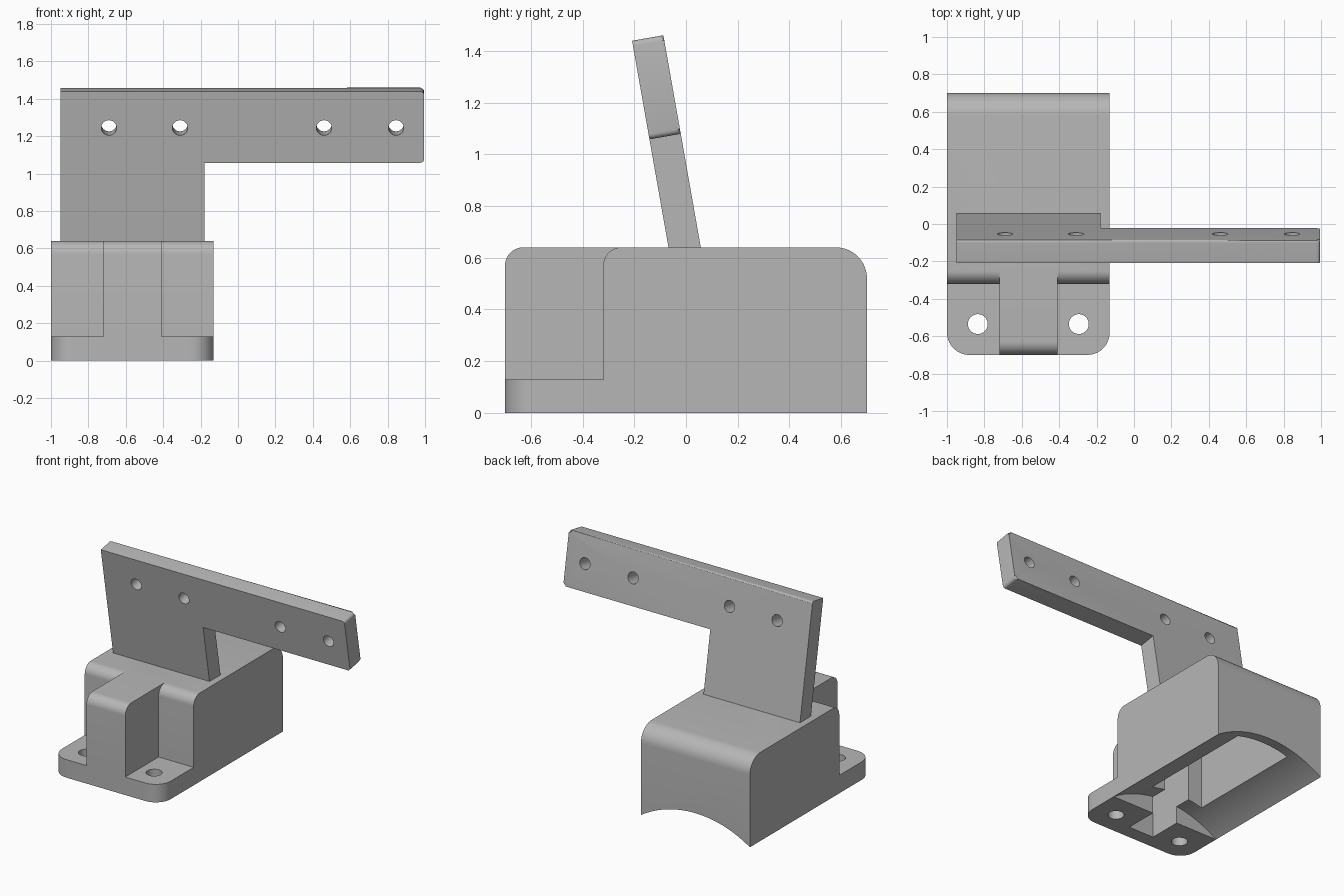
import bpy, bmesh, math
from mathutils import Vector, Matrix

if "Cube" in bpy.data.objects:
    bpy.data.objects.remove(bpy.data.objects["Cube"])

grey = bpy.data.materials.new("light_grey")
grey.use_nodes = True
GREY = (0.47, 0.47, 0.47, 1)
grey.diffuse_color = GREY
grey.node_tree.nodes["Principled BSDF"].inputs["Base Color"].default_value = GREY


def frame(a, b, origin=(0, 0, 0)):
    """Matrix whose local x and y axes are a and b."""
    a, b = Vector(a), Vector(b)
    m = Matrix((a, b, a.cross(b))).transposed().to_4x4()
    m.translation = origin
    return m


FLAT = frame((1, 0, 0), (0, 1, 0))
SIDE = frame((0, 1, 0), (0, 0, 1))


def outline(corners, steps=10):
    """Square corners (a, b, radius) turned into a filleted outline."""
    pts = []
    for i, (a, b, r) in enumerate(corners):
        p = Vector((a, b))
        if not r:
            pts.append(p)
            continue
        prev = (Vector(corners[i - 1][:2]) - p).normalized()
        nxt = (Vector(corners[(i + 1) % len(corners)][:2]) - p).normalized()
        for k in range(steps + 1):
            t = math.pi / 2 * k / steps
            pts.append(p + r * ((1 - math.sin(t)) * prev + (1 - math.cos(t)) * nxt))
    return pts


def rect(a0, a1, b0, b1, r=(0, 0, 0, 0)):
    return outline([(a0, b0, r[0]), (a1, b0, r[1]), (a1, b1, r[2]), (a0, b1, r[3])])


def circle(a, b, r, n=40):
    return [Vector((a + r * math.cos(2 * math.pi * k / n),
                    b + r * math.sin(2 * math.pi * k / n))) for k in range(n)]


def prism(name, pts, lo, hi, m, bevel=None):
    """Extrude an outline from lo to hi along the frame's normal."""
    bm = bmesh.new()
    low = [bm.verts.new((p.x, p.y, lo)) for p in pts]
    high = [bm.verts.new((p.x, p.y, hi)) for p in pts]
    bm.faces.new(low[::-1])
    bm.faces.new(high)
    for i in range(len(pts)):
        j = (i + 1) % len(pts)
        bm.faces.new((low[i], low[j], high[j], high[i]))
    if bevel:
        rule, width = bevel
        edges = [e for e in bm.edges if rule(e)]
        bmesh.ops.bevel(bm, geom=edges, offset=width, segments=4,
                        profile=0.5, affect='EDGES')
    bm.transform(m)
    bmesh.ops.recalc_face_normals(bm, faces=bm.faces)
    mesh = bpy.data.meshes.new(name)
    bm.to_mesh(mesh)
    bm.free()
    mesh.materials.append(grey)
    ob = bpy.data.objects.new(name, mesh)
    bpy.context.collection.objects.link(ob)
    return ob


def combine(target, tool, operation):
    tool.hide_render = True
    mod = target.modifiers.new("cut", 'BOOLEAN')
    mod.operation, mod.solver, mod.object = operation, 'EXACT', tool
    bpy.context.view_layer.objects.active = target
    bpy.ops.object.modifier_apply(modifier=mod.name)
    bpy.data.objects.remove(tool)


def smooth(ob):
    bpy.ops.object.select_all(action='DESELECT')
    ob.select_set(True)
    bpy.context.view_layer.objects.active = ob
    bpy.ops.object.shade_smooth_by_angle(angle=math.radians(30))


# Housing: main block, front post and mounting flange
X0, X1 = -1.0, -0.13
MID = (X0 + X1) / 2
housing = prism("housing", rect(-0.32, 0.70, 0, 0.64, (0, 0, 0.12, 0.07)), X0, X1, SIDE)
combine(housing, prism("front_post", rect(-0.70, -0.2, 0, 0.64, (0, 0, 0, 0.07)),
                       MID - 0.155, MID + 0.155, SIDE), 'UNION')
combine(housing, prism("flange", rect(X0, X1, -0.70, -0.2, (0.12, 0.12, 0, 0)),
                       0, 0.13, FLAT), 'UNION')

# Curved saddle underneath, stopping short of the flange
half, rise = (X1 - X0) / 2, 0.13
radius = (half ** 2 + rise ** 2) / (2 * rise)
BACKWARD = frame((1, 0, 0), (0, 0, 1))  # normal points to -y
combine(housing, prism("saddle_cutter", circle(MID, rise - radius, radius, 160),
                       -0.8, 0.36, BACKWARD), 'DIFFERENCE')

# Inner pocket with a narrow front channel
pocket = [(-0.1, -0.6), (0.1, -0.6), (0.1, -0.24), (0.21, -0.24),
          (0.21, 0.63), (-0.21, 0.63), (-0.21, -0.24), (-0.1, -0.24)]
combine(housing, prism("pocket_cutter", [Vector((MID + a, b)) for a, b in pocket],
                       -0.2, 0.52, FLAT), 'DIFFERENCE')

# Flange screw holes
for side in (-1, 1):
    combine(housing, prism("screw_cutter", circle(MID + side * 0.27, -0.535, 0.053),
                           -0.1, 0.3, FLAT), 'DIFFERENCE')
smooth(housing)

# Tilted L-shaped bracket
tilt = math.radians(10)
LEAN = frame((1, 0, 0), (0, -math.sin(tilt), math.cos(tilt)), (0, -0.007, 0.65))
TOP, END, T = 0.812, 0.995, 0.0615
shape = outline([(-0.95, -0.04, 0), (-0.18, -0.04, 0), (-0.18, 0.425, 0),
                 (END, 0.425, 0.02), (END, TOP, 0.02), (-0.95, TOP, 0)], 5)


def back_rim(e):
    a, b = (v.co for v in e.verts)
    rear = max(a.z, b.z) < 0
    return rear and (min(a.y, b.y) > TOP - 0.03 or min(a.x, b.x) > END - 0.03)


bracket = prism("bracket", shape, -T, T, LEAN, (back_rim, 0.015))
for x in (-0.69, -0.31, 0.46, 0.845):
    combine(bracket, prism("bolt_cutter", circle(x, 0.615, 0.041), -0.2, 0.2, LEAN),
            'DIFFERENCE')
smooth(bracket)
